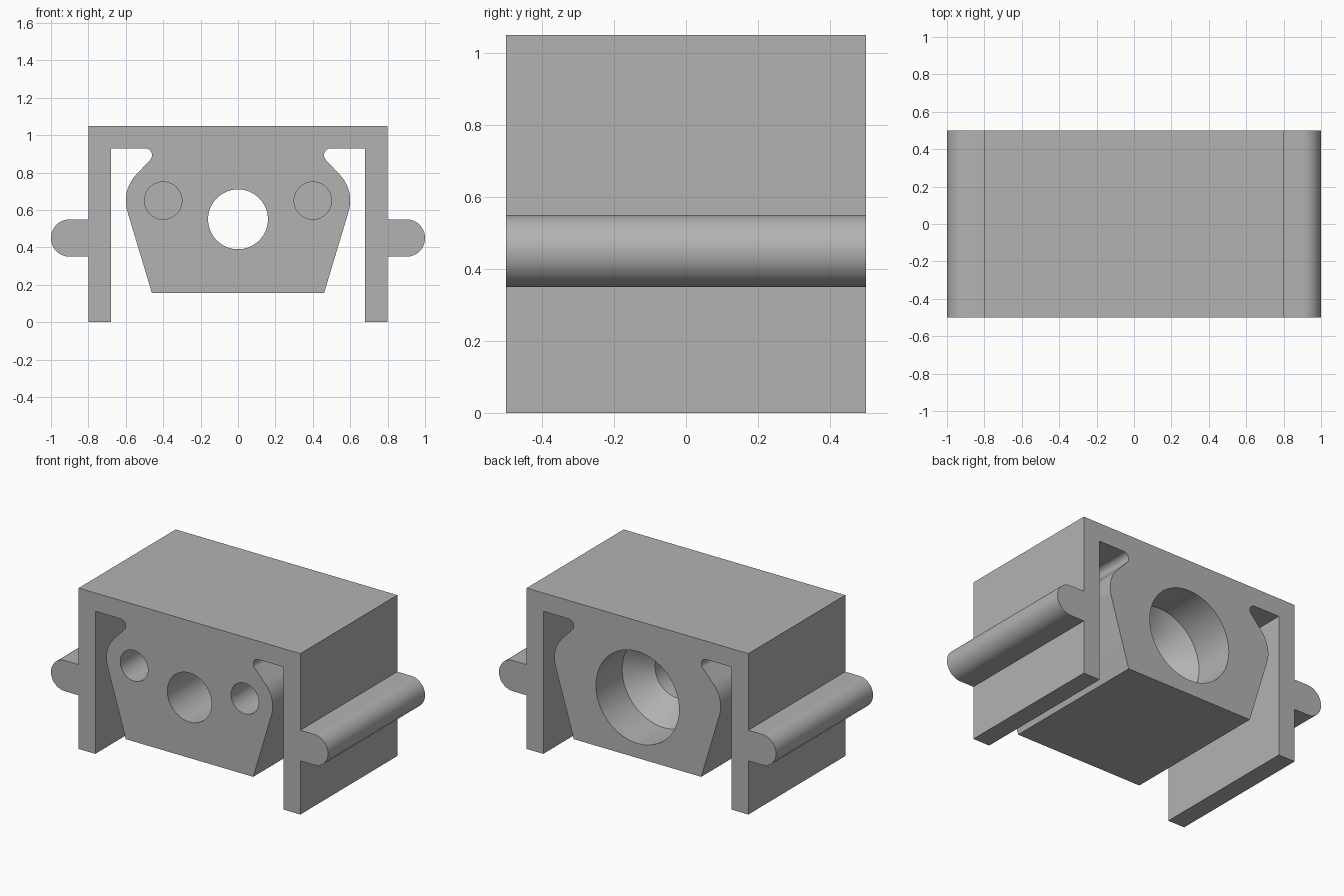
import bpy, bmesh
from math import cos, sin, radians, tau

cube = bpy.data.objects.get("Cube")
if cube:
    bpy.data.objects.remove(cube, do_unlink=True)

grey = bpy.data.materials.new("plain_grey")
grey.use_nodes = True
colour = (0.45, 0.45, 0.45, 1)
grey.diffuse_color = colour
grey.node_tree.nodes["Principled BSDF"].inputs["Base Color"].default_value = colour


def arc(cx, cz, r, start, end, steps):
    angles = [radians(start + (end - start) * i / steps) for i in range(steps + 1)]
    return [(cx + r * cos(a), cz + r * sin(a)) for a in angles]


def make_object(name, bm):
    bmesh.ops.recalc_face_normals(bm, faces=bm.faces)
    mesh = bpy.data.meshes.new(name)
    bm.to_mesh(mesh)
    bm.free()
    mesh.materials.append(grey)
    obj = bpy.data.objects.new(name, mesh)
    bpy.context.collection.objects.link(obj)
    return obj


def extrude_profile(name, points, y0, y1):
    bm = bmesh.new()
    face = bm.faces.new([bm.verts.new((x, y0, z)) for x, z in points])
    result = bmesh.ops.extrude_face_region(bm, geom=[face])
    verts = [v for v in result["geom"] if isinstance(v, bmesh.types.BMVert)]
    bmesh.ops.translate(bm, verts=verts, vec=(0, y1 - y0, 0))
    return make_object(name, bm)


def round_cutter(name, cx, cz, profile, sides=64):
    """Closed solid of (radius, y) rings around an axis along y."""
    bm = bmesh.new()
    rings = [[bm.verts.new((cx + r * cos(tau * i / sides), y, cz + r * sin(tau * i / sides)))
              for i in range(sides)] for r, y in profile]
    for a, b in zip(rings, rings[1:]):
        for i in range(sides):
            j = (i + 1) % sides
            bm.faces.new((a[i], a[j], b[j], b[i]))
    bm.faces.new(rings[0])
    bm.faces.new(rings[-1])
    obj = make_object(name, bm)
    obj.hide_render = True
    return obj


# Half section: cover, side rail, skirt, relief slot and tapered core
half = [(0.8, 1.05), (0.8, 0.55)]
half += arc(0.9, 0.45, 0.1, 90, -90, 24)
half += [(0.8, 0.35), (0.8, 0), (0.68, 0), (0.68, 0.93)]
half += arc(0.497, 0.893, 0.037, 90, 225, 14)
half += arc(0.4, 0.65, 0.2, 45, -16.7, 16)
half += [(0.46, 0.155)]
section = half + [(-x, z) for x, z in reversed(half)]
body = extrude_profile("housing_body", section, -0.5, 0.5)

# Stepped centre bore with a conical shoulder, and two blind front holes
cutters = [round_cutter("centre_bore_cutter", 0, 0.55,
                        [(0.16, -0.6), (0.16, 0.09), (0.3, 0.23), (0.3, 0.6)])]
for side, x in (("left", 0.4), ("right", -0.4)):
    cutters.append(round_cutter(side + "_pin_hole_cutter", x, 0.65,
                                [(0.1, -0.6), (0.1, 0.1)]))
for cutter in cutters:
    mod = body.modifiers.new(cutter.name, "BOOLEAN")
    mod.operation = "DIFFERENCE"
    mod.solver = "EXACT"
    mod.object = cutter

# Apply the cuts, then remove the cutters
bpy.ops.object.select_all(action="DESELECT")
body.select_set(True)
bpy.context.view_layer.objects.active = body
for cutter in cutters:
    bpy.ops.object.modifier_apply(modifier=cutter.name)
    bpy.data.objects.remove(cutter, do_unlink=True)
bpy.ops.object.shade_smooth_by_angle(angle=radians(25))
